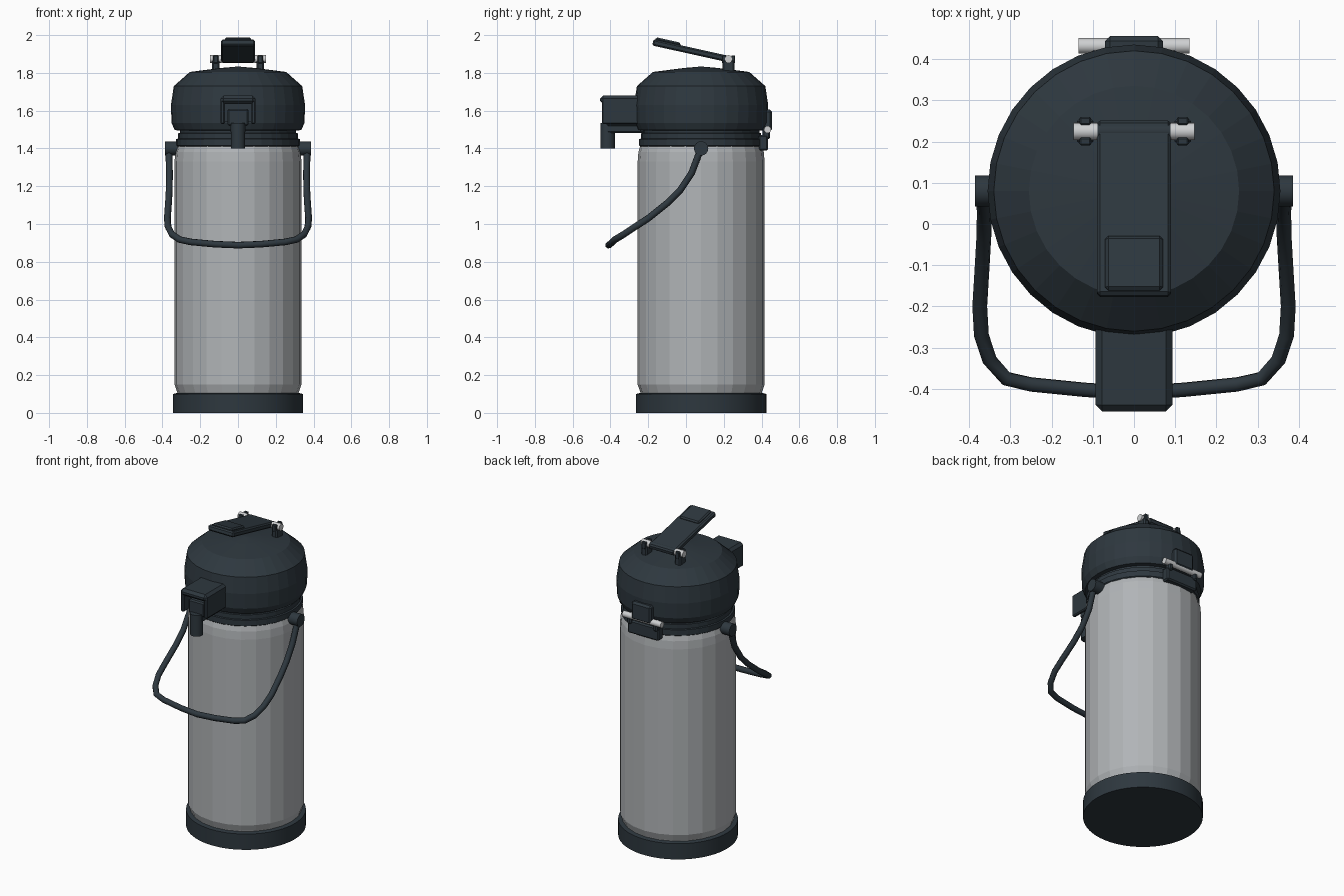
import bpy, bmesh, math
from mathutils import Vector, Matrix

if "Cube" in bpy.data.objects:
    bpy.data.objects.remove(bpy.data.objects["Cube"])

CY = 0.08  # y of the flask axis


def material(name, rgb):
    m = bpy.data.materials.new(name)
    m.diffuse_color = (*rgb, 1)
    m.use_nodes = True
    m.node_tree.nodes["Principled BSDF"].inputs["Base Color"].default_value = m.diffuse_color
    return m


DARK = material("dark slate plastic", (0.027, 0.039, 0.049))
STEEL = material("brushed steel", (0.44, 0.46, 0.475))
PIN = material("bright steel", (0.62, 0.63, 0.64))


def finish(name, bm, mat, smooth=None):
    bmesh.ops.recalc_face_normals(bm, faces=bm.faces)
    me = bpy.data.meshes.new(name)
    bm.to_mesh(me)
    bm.free()
    ob = bpy.data.objects.new(name, me)
    bpy.context.collection.objects.link(ob)
    me.materials.append(mat)
    if smooth:
        bpy.ops.object.select_all(action='DESELECT')
        ob.select_set(True)
        bpy.context.view_layer.objects.active = ob
        bpy.ops.object.shade_smooth_by_angle(angle=math.radians(smooth))
    return ob


def lathe(name, profile, mat, sides=24, smooth=None):
    """Closed solid turned around the flask axis from (radius, z) points."""
    bm = bmesh.new()
    rings = []
    for r, z in profile:
        rings.append([bm.verts.new((r * math.cos(2 * math.pi * i / sides),
                                    CY + r * math.sin(2 * math.pi * i / sides), z))
                      for i in range(sides)])
    for a, b in zip(rings, rings[1:]):
        for i in range(sides):
            j = (i + 1) % sides
            bm.faces.new((a[i], a[j], b[j], b[i]))
    bm.faces.new(rings[0])
    bm.faces.new(rings[-1])
    return finish(name, bm, mat, smooth)


def box(name, lo, hi, mat=DARK, bevel=0.008, matrix=None):
    lo, hi = Vector(lo), Vector(hi)
    bm = bmesh.new()
    bmesh.ops.create_cube(bm, size=1)
    for v in bm.verts:
        v.co = (lo + hi) / 2 + Vector(a * b for a, b in zip(v.co, hi - lo))
    if bevel:
        bmesh.ops.bevel(bm, geom=bm.edges[:], offset=bevel, segments=1, affect='EDGES')
    if matrix:
        bm.transform(matrix)
    return finish(name, bm, mat)


def rod(name, a, b, r, mat=DARK, sides=16):
    a, b = Vector(a), Vector(b)
    bm = bmesh.new()
    bmesh.ops.create_cone(bm, cap_ends=True, segments=sides, radius1=r, radius2=r,
                          depth=(b - a).length)
    bm.transform(Matrix.Translation((a + b) / 2)
                 @ (b - a).to_track_quat('Z', 'Y').to_matrix().to_4x4())
    return finish(name, bm, mat, 40)


# Flask: base, steel body, stepped collar
lathe("base", [(0.345, 0), (0.345, 0.1), (0.325, 0.105)], DARK, 64, 30)
lathe("body", [(0.318, 0.09), (0.322, 0.11), (0.336, 0.15), (0.336, 1.33),
               (0.332, 1.38), (0.322, 1.415)], STEEL)
lathe("collar", [(0.322, 1.41), (0.328, 1.415), (0.328, 1.45), (0.318, 1.452),
                 (0.318, 1.48), (0.308, 1.482), (0.308, 1.51)], DARK, 32)

# Domed pump head
lathe("pump_head", [(0.31, 1.495), (0.335, 1.497), (0.352, 1.535), (0.355, 1.63),
                    (0.34, 1.73), (0.255, 1.805), (0.09, 1.826), (0.01, 1.833)], DARK, 32)

# Spout: hood with open underside, inner core, feed pipe and nozzle
box("spout_hood_top", (-0.093, -0.455, 1.635), (0.093, -0.2, 1.68), bevel=0.016)
for s, side in ((-1, "left"), (1, "right")):
    x = sorted((s * 0.093, s * 0.07))
    box("spout_hood_" + side, (x[0], -0.445, 1.53), (x[1], -0.2, 1.665), bevel=0.006)
box("spout_core", (-0.055, -0.42, 1.52), (0.055, -0.2, 1.61))
box("spout_rear_fill", (-0.08, -0.37, 1.54), (0.08, -0.2, 1.65), bevel=0)
box("feed_pipe", (-0.04, -0.42, 1.482), (0.04, -0.18, 1.535))
rod("nozzle", (0, -0.415, 1.4), (0, -0.415, 1.535), 0.038, DARK, 16)

# Swinging carry handle
half = [(0.366, 0.075, 1.39), (0.363, 0.03, 1.27), (0.364, -0.03, 1.18),
        (0.368, -0.10, 1.11), (0.374, -0.20, 1.03), (0.370, -0.27, 0.985),
        (0.350, -0.33, 0.945), (0.310, -0.375, 0.918), (0.25, -0.389, 0.905),
        (0.12, -0.402, 0.893)]
path = half + [(0, -0.41, 0.888)] + [(-x, y, z) for x, y, z in reversed(half)]
cu = bpy.data.curves.new("carry_handle_curve", 'CURVE')
cu.dimensions = '3D'
cu.bevel_depth = 0.018
cu.bevel_resolution = 2
cu.use_fill_caps = True
sp = cu.splines.new('POLY')
sp.points.add(len(path) - 1)
for p, co in zip(sp.points, path):
    p.co = (*co, 1)
cu.materials.append(DARK)
bpy.context.collection.objects.link(bpy.data.objects.new("carry_handle", cu))
for s, side in ((-1, "left"), (1, "right")):
    rod("handle_pivot_" + side, (s * 0.31, CY, 1.4), (s * 0.386, CY, 1.4), 0.038)

# Pump lever, tilted about its hinge
HINGE = (0, 0.225, 1.873)
tilt = Matrix.Translation(HINGE) @ Matrix.Rotation(math.radians(-12.5), 4, 'X')
box("pump_lever", (-0.09, -0.41, -0.017), (0.09, 0.025, 0.017), matrix=tilt)
box("lever_thumb_pad", (-0.07, -0.40, 0.01), (0.07, -0.265, 0.03), matrix=tilt)
rod("lever_hinge_bar", (-0.1, *HINGE[1:]), (0.1, *HINGE[1:]), 0.019)
for s, side in ((-1, "left"), (1, "right")):
    x = s * 0.118
    rod("hinge_pin_" + side, (s * 0.088, *HINGE[1:]), (s * 0.147, *HINGE[1:]), 0.021, PIN)
    box("hinge_post_" + side, (x - 0.02, 0.193, 1.79), (x + 0.02, 0.257, 1.868))
    for y in (0.2, 0.25):
        box("hinge_lug_" + side, (x - 0.014, y - 0.01, 1.85), (x + 0.014, y + 0.01, 1.893),
            bevel=0.004)

# Rear latch: catch on the head, cross pin and lower clasp
box("latch_catch", (-0.07, 0.40, 1.49), (0.07, 0.456, 1.605), bevel=0.012)
rod("latch_pin", (-0.135, 0.432, 1.5), (0.135, 0.432, 1.5), 0.019, PIN)
box("latch_clasp", (-0.11, 0.385, 1.388), (0.11, 0.434, 1.472))
for s, side in ((-1, "left"), (1, "right")):
    x = s * 0.092
    box("latch_lug_" + side, (x - 0.015, 0.405, 1.45), (x + 0.015, 0.446, 1.515))
